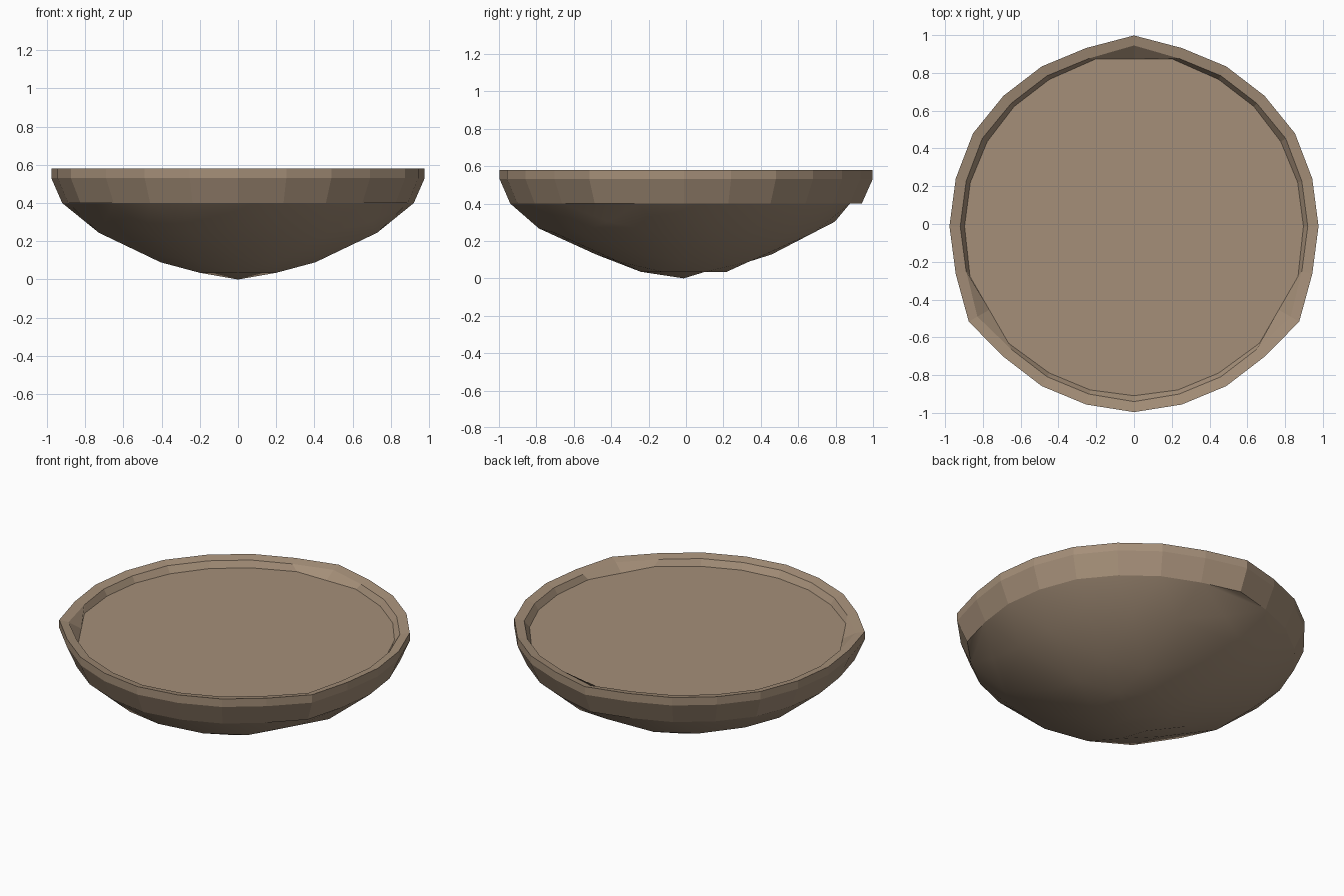
import bpy, math

if "Cube" in bpy.data.objects:
    bpy.data.objects.remove(bpy.data.objects["Cube"])

mat = bpy.data.materials.new("tan_clay")
mat.diffuse_color = (0.376, 0.275, 0.19, 1)
mat.use_nodes = True
mat.node_tree.nodes["Principled BSDF"].inputs["Base Color"].default_value = mat.diffuse_color
CY = -0.012  # centre of the slightly three-cornered dish


def pt(r, deg, z):
    a = math.radians(deg)
    return (r * math.cos(a), r * math.sin(a) + CY, z)


def make(name, verts, faces, smooth=False):
    me = bpy.data.meshes.new(name)
    me.from_pydata(verts, [], faces)
    me.materials.append(mat)
    for p in me.polygons:
        p.use_smooth = smooth
    ob = bpy.data.objects.new(name, me)
    bpy.context.collection.objects.link(ob)
    return ob


def radius(i, side, corner, ear):
    # 24 points from 90 degrees; every 8th is an ear, every 4th a corner
    return ear if i % 8 == 0 else corner if i % 4 == 0 else side


# underside: hexagonal rings of 6, 12, 18, 24 points round a tip
# (side radius, side z, corner radius, corner z)
levels = [(0.23, 0.035, 0.23, 0.035), (0.405, 0.09, 0.47, 0.128),
          (0.74, 0.245, 0.775, 0.267)]
verts, rings = [pt(0, 0, 0)], [[0]]
for k in range(1, 5):
    ring = []
    for i in range(6 * k):
        ring.append(len(verts))
        deg = 90 + 60 * i / k
        if k == 4:
            verts.append(pt(radius(i, 0.92, 0.928, 0.952), deg, 0.40))
        else:
            rs, zs, rc, zc = levels[k - 1]
            c = i % k == 0
            ear = k == 3 and i % 6 == 0
            verts.append(pt(0.808 if ear else rc if c else rs, deg,
                            0.303 if ear else zc if c else zs))
    rings.append(ring)

faces = []
for k in range(1, 5):
    O, I = rings[k], rings[k - 1]
    o = lambda n: O[n % len(O)]
    q = lambda n: I[n % len(I)]
    for s in range(6):
        a, b = s * k, s * (k - 1)
        for j in range(k):
            start_ear = j == 0 and s % 2 == 0
            end_ear = j == k - 1 and s % 2 == 1
            if not (start_ear or end_ear):
                faces.append((q(b + j), o(a + j + 1), o(a + j)))
            if j < k - 1:
                faces.append((q(b + j), q(b + j + 1), o(a + j + 1)))
        if s % 2 == 0:  # folded ear at every second corner
            faces.append((q(b), o(a + 1), o(a - 1)))
            faces.append((o(a), o(a - 1), o(a + 1)))
make("bowl_underside", verts, faces, smooth=True)

# rim: outer wall, top lip and inner wall
rim_profile = [(0.92, 0.928, 0.952, 0.40), (0.977, 0.984, 1.01, 0.53),
               (0.977, 0.984, 1.01, 0.58), (0.92, 0.928, 0.957, 0.568)]
rv, rf = [], []
for side, corner, ear, z in rim_profile:
    for i in range(24):
        rv.append(pt(radius(i, side, corner, ear), 90 + 15 * i, z))
for i in range(24):  # floor edge, pulled in so ears become chords
    shift = 2 if i % 8 == 1 else -2 if i % 8 == 7 else 0
    if i % 8 == 0:
        a, b = pt(0.908, 77 + 15 * i, 0.53), pt(0.908, 103 + 15 * i, 0.53)
        rv.append(tuple((m + n) / 2 for m, n in zip(a, b)))
    else:
        rv.append(pt(0.908 if shift else 0.897, 90 + 15 * i - shift, 0.53))
for l in range(4):
    for i in range(24):
        n = (i + 1) % 24
        rf.append((l * 24 + i, l * 24 + n, l * 24 + 24 + n, l * 24 + 24 + i))
for f in range(len(rf)):
    rf[f] = tuple(rf[f])
make("bowl_rim", rv, rf)

# flat floor inside the rim
make("bowl_floor", rv[96:], [tuple(range(24))])
